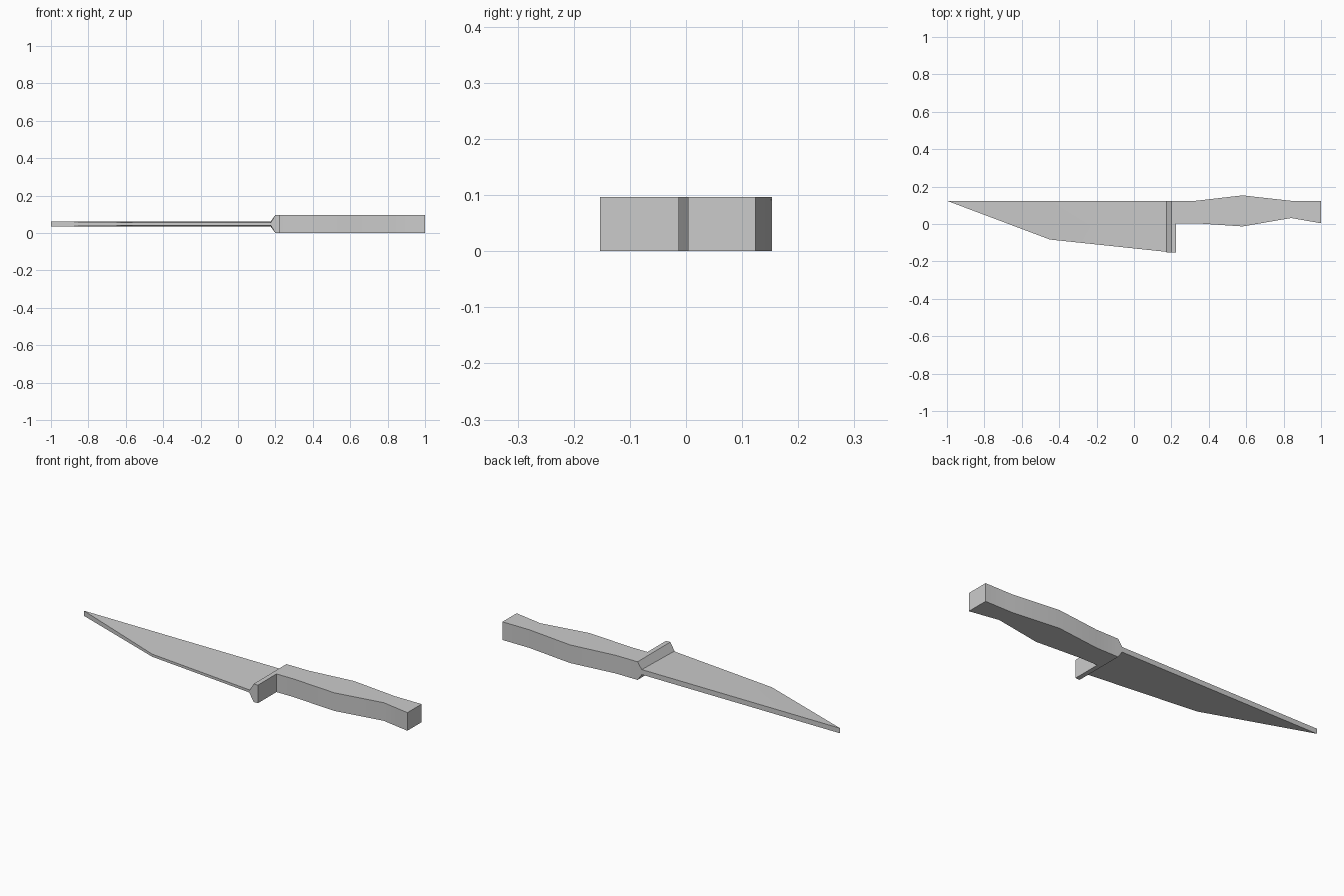
import bpy
import bmesh
import math

cube = bpy.data.objects.get("Cube")
if cube:
    bpy.data.objects.remove(cube, do_unlink=True)

MID, HALF = 0.0485, 0.0485      # centre height and half thickness of the grip
SPINE, EDGE = 0.0135, 0.007     # half thickness of the blade at spine and edge

steel = bpy.data.materials.new("light_grey")
steel.use_nodes = True
grey = (0.6, 0.6, 0.6, 1)
steel.diffuse_color = grey
steel.node_tree.nodes["Principled BSDF"].inputs["Base Color"].default_value = grey


def slab(bm, outline):
    """Close a solid from an outline of (x, y, half thickness)."""
    low = [bm.verts.new((x, y, MID - h)) for x, y, h in outline]
    high = [bm.verts.new((x, y, MID + h)) for x, y, h in outline]
    bm.faces.new(low[::-1])
    bm.faces.new(high)
    for i in range(len(outline)):
        j = (i + 1) % len(outline)
        bm.faces.new((low[i], low[j], high[j], high[i]))


def finish(name, bm):
    bmesh.ops.recalc_face_normals(bm, faces=bm.faces)
    mesh = bpy.data.meshes.new(name)
    bm.to_mesh(mesh)
    bm.free()
    mesh.materials.append(steel)
    obj = bpy.data.objects.new(name, mesh)
    bpy.context.collection.objects.link(obj)
    bpy.ops.object.select_all(action="DESELECT")
    obj.select_set(True)
    bpy.context.view_layer.objects.active = obj
    bpy.ops.object.shade_smooth_by_angle(angle=math.radians(30))


# Blade: thick straight spine, thinner cutting edge
bm = bmesh.new()
slab(bm, [(-1, 0.124, SPINE), (-0.45, -0.083, EDGE),
          (0.175, -0.149, EDGE), (0.175, 0.124, SPINE)])
bmesh.ops.triangulate(bm, faces=[f for f in bm.faces if abs(f.normal.z) > 0.5 or f.calc_area() > 0.1])
finish("blade", bm)

# Guard: flares from the blade thickness to the grip thickness
bm = bmesh.new()
slab(bm, [(0.175, -0.153, EDGE), (0.2, -0.153, HALF),
          (0.2, 0.124, HALF), (0.175, 0.124, SPINE)])
finish("guard_bevel", bm)

# Handle with the lower guard in one outline
outline = [(0.2, -0.153), (0.225, -0.153), (0.225, 0.004), (0.33, 0.004),
           (0.58, -0.013), (0.84, 0.032), (1, 0.004), (1, 0.124),
           (0.84, 0.124), (0.58, 0.153), (0.33, 0.124), (0.2, 0.124)]
bm = bmesh.new()
slab(bm, [(x, y, HALF) for x, y in outline])
finish("handle", bm)
